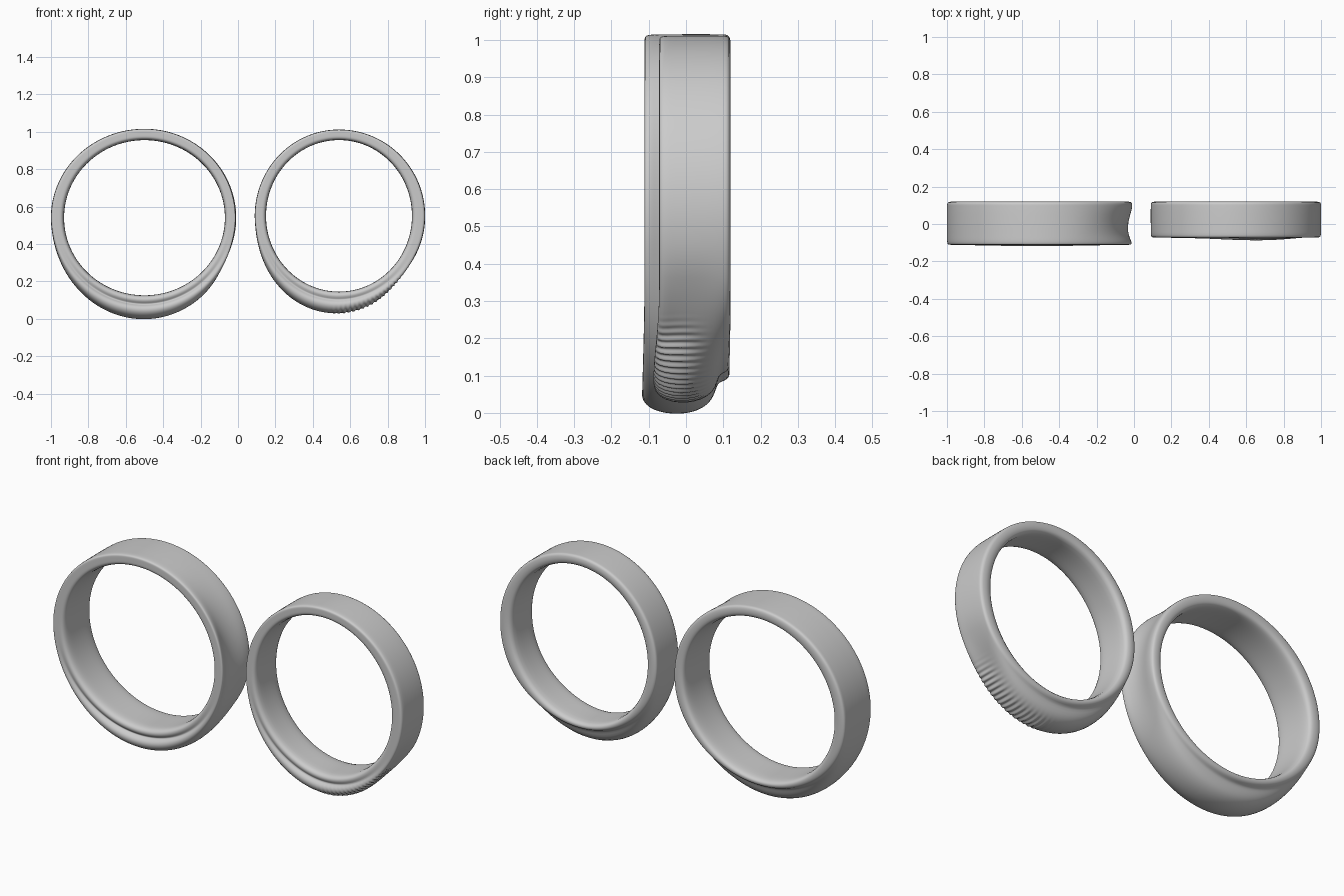
import bpy, bmesh, math

if "Cube" in bpy.data.objects:
    bpy.data.objects.remove(bpy.data.objects["Cube"])

# Closed cross-section, one row per point:
# plain band (y, depth), flared foot (y, depth), groove weight, rib weight
SECTION = [
    (0.100, 0.00, 0.098, 0.000, 0, 0),
    (0.030, 0.00, 0.030, 0.000, 0, 0),
    (-0.040, 0.00, -0.040, 0.000, 0, 0),
    (-0.093, 0.00, -0.085, 0.000, 0, 0),
    (-0.110, 0.18, -0.107, 0.012, 0, 0),
    (-0.111, 0.40, -0.107, 0.034, 0, 0),
    (-0.111, 0.60, -0.088, 0.048, 0, 0),
    (-0.111, 0.78, -0.112, 0.056, 0, 0),
    (-0.110, 0.93, -0.122, 0.080, 0, 0.5),
    (-0.097, 1.00, -0.105, 0.110, 0.1, 1),
    (-0.060, 1.00, -0.062, 0.126, 0.8, 1),
    (-0.015, 1.01, -0.015, 0.129, 1, 0.8),
    (0.030, 1.01, 0.030, 0.121, 0.7, 0),
    (0.070, 1.01, 0.066, 0.098, 0.2, 0),
    (0.095, 1.00, 0.080, 0.064, 0, 0),
    (0.108, 1.00, 0.086, 0.042, 0, 0),
    (0.120, 0.90, 0.112, 0.038, 0, 0),
    (0.121, 0.20, 0.121, 0.014, 0, 0),
]


def bump(angle, centre, low, high):
    """Smooth 0-1-0 hump with separate widths on each side (degrees)."""
    d = (angle - centre + 180) % 360 - 180
    d /= high if d > 0 else low
    return 0.5 + 0.5 * math.cos(math.pi * d) if abs(d) < 1 else 0.0


def make_ring(name, cx, cz, rx, rz, steps, level, thick, foot, groove,
              foot_scale=1.0, front=None, ribs=None):
    bm = bmesh.new()
    loops = []
    for i in range(steps):
        deg = -180 + 360 * i / steps
        a = math.radians(deg)
        c, s = math.cos(a), math.sin(a)
        t = thick[0] + (thick[1] if c > 0 else thick[2]) * c * c
        w = bump(deg, *foot) ** 0.85
        g = groove[0] * bump(deg, *groove[1:])
        rib = 0.0
        if ribs:
            fade = min(1, bump(deg, *ribs[:3]) * 2.5)
            rib = 0.0055 * fade * math.cos(math.radians(deg) * 120)
        loop = []
        for yp, dp, yb, db, gw, rw in SECTION:
            y = yp + (yb - yp) * w
            d = dp * t + (db * foot_scale - dp * t) * w - gw * g + rw * rib
            if front:      # narrower band with its front edge further back
                y = 0.12 + (y - 0.12) * (front[0] + front[1] * bump(deg, *front[2:]))
            # radial offset from the elliptical bore
            n = math.hypot(c / rx, s / rz)
            loop.append(bm.verts.new((cx + rx * c + d * c / rx / n, y,
                                      cz + rz * s + d * s / rz / n)))
        loops.append(loop)
    k = len(SECTION)
    for i in range(steps):
        p, q = loops[i], loops[(i + 1) % steps]
        for j in range(k):
            bm.faces.new((p[j], p[(j + 1) % k], q[(j + 1) % k], q[j]))
    bmesh.ops.recalc_face_normals(bm, faces=bm.faces[:])
    for f in bm.faces:
        f.smooth = True
    me = bpy.data.meshes.new(name)
    bm.to_mesh(me)
    bm.free()
    ob = bpy.data.objects.new(name, me)
    bpy.context.collection.objects.link(ob)
    sub = ob.modifiers.new("smooth", 'SUBSURF')
    sub.levels = sub.render_levels = level
    return ob


# Wide ring: grooved on its right side, smooth flared ridge at the foot
make_ring("wide_ring", -0.50, 0.54, 0.43, 0.415, 120, 2,
          thick=(0.060, 0.001, 0.010), foot=(-92, 82, 80),
          groove=(0.026, 5, 65, 65))

# Narrow ring: ribbed ridge at the foot, leaning to the front right
make_ring("narrow_ring", 0.54, 0.55, 0.39, 0.405, 480, 1,
          thick=(0.056, 0.014, 0.004), foot=(-98, 78, 74),
          groove=(0.010, -42, 30, 30), foot_scale=0.92,
          front=(0.83, 0.05, -70, 50, 45), ribs=(-68, 32, 32))
